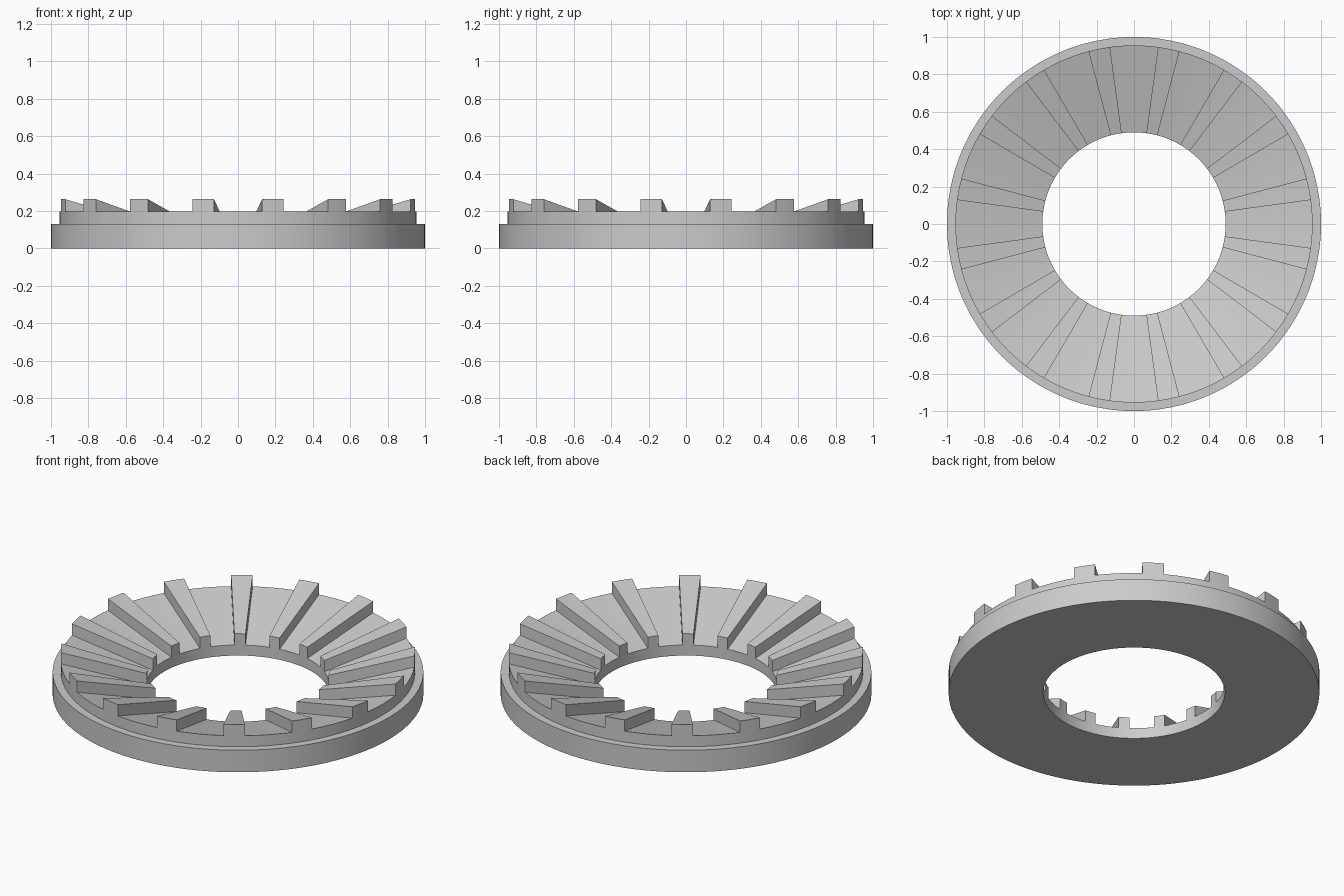
import bpy, bmesh, math

if "Cube" in bpy.data.objects:
    bpy.data.objects.remove(bpy.data.objects["Cube"])

TEETH = 16
PITCH = 360 / TEETH
TOOTH = 7.0                      # angular width of a tooth, degrees
TOOTH_STEPS, GAP_STEPS = 2, 6

# profile points (radius, height)
PROFILE = {
    "in_base": (0.49, 0.0), "in_floor": (0.49, 0.063), "in_top": (0.49, 0.13),
    "out_top": (0.955, 0.263), "out_floor": (0.955, 0.196),
    "step": (0.955, 0.131), "rim": (1.0, 0.131), "out_base": (1.0, 0.0),
}
BODY = ["out_floor", "step", "rim", "out_base", "in_base", "in_floor"]

# angular stations, flagged by whether the sector that follows is a tooth
stations = []
for k in range(TEETH):
    start = PITCH * (k + 0.5) - TOOTH / 2
    stations += [(start + TOOTH * i / TOOTH_STEPS, True) for i in range(TOOTH_STEPS)]
    gap = PITCH - TOOTH
    stations += [(start + TOOTH + gap * i / GAP_STEPS, False) for i in range(GAP_STEPS)]

bm = bmesh.new()
rings = []
for deg, tooth in stations:
    a = math.radians(deg)
    rings.append({n: bm.verts.new((r * math.cos(a), r * math.sin(a), z))
                  for n, (r, z) in PROFILE.items()})

for i, (deg, tooth) in enumerate(stations):
    p, q = rings[i], rings[(i + 1) % len(rings)]
    # ring body, then either a raised tooth or the sloping floor
    path = BODY + (["in_top", "out_top", "out_floor"] if tooth else ["out_floor"])
    for a, b in zip(path, path[1:]):
        bm.faces.new((p[a], p[b], q[b], q[a]))
    # tooth flanks where a tooth starts or ends
    if tooth != stations[i - 1][1]:
        bm.faces.new([p[n] for n in ("in_floor", "in_top", "out_top", "out_floor")])

bmesh.ops.delete(bm, geom=[v for v in bm.verts if not v.link_faces], context='VERTS')
bmesh.ops.recalc_face_normals(bm, faces=bm.faces[:])
mesh = bpy.data.meshes.new("toothed_ring")
bm.to_mesh(mesh)
bm.free()

grey = bpy.data.materials.new("plain grey")
grey.diffuse_color = (0.6, 0.6, 0.6, 1)
grey.use_nodes = True
grey.node_tree.nodes["Principled BSDF"].inputs["Base Color"].default_value = grey.diffuse_color
mesh.materials.append(grey)

ring = bpy.data.objects.new("toothed_ring", mesh)
bpy.context.collection.objects.link(ring)
bpy.context.view_layer.objects.active = ring
ring.select_set(True)
bpy.ops.object.shade_smooth_by_angle(angle=math.radians(20))
